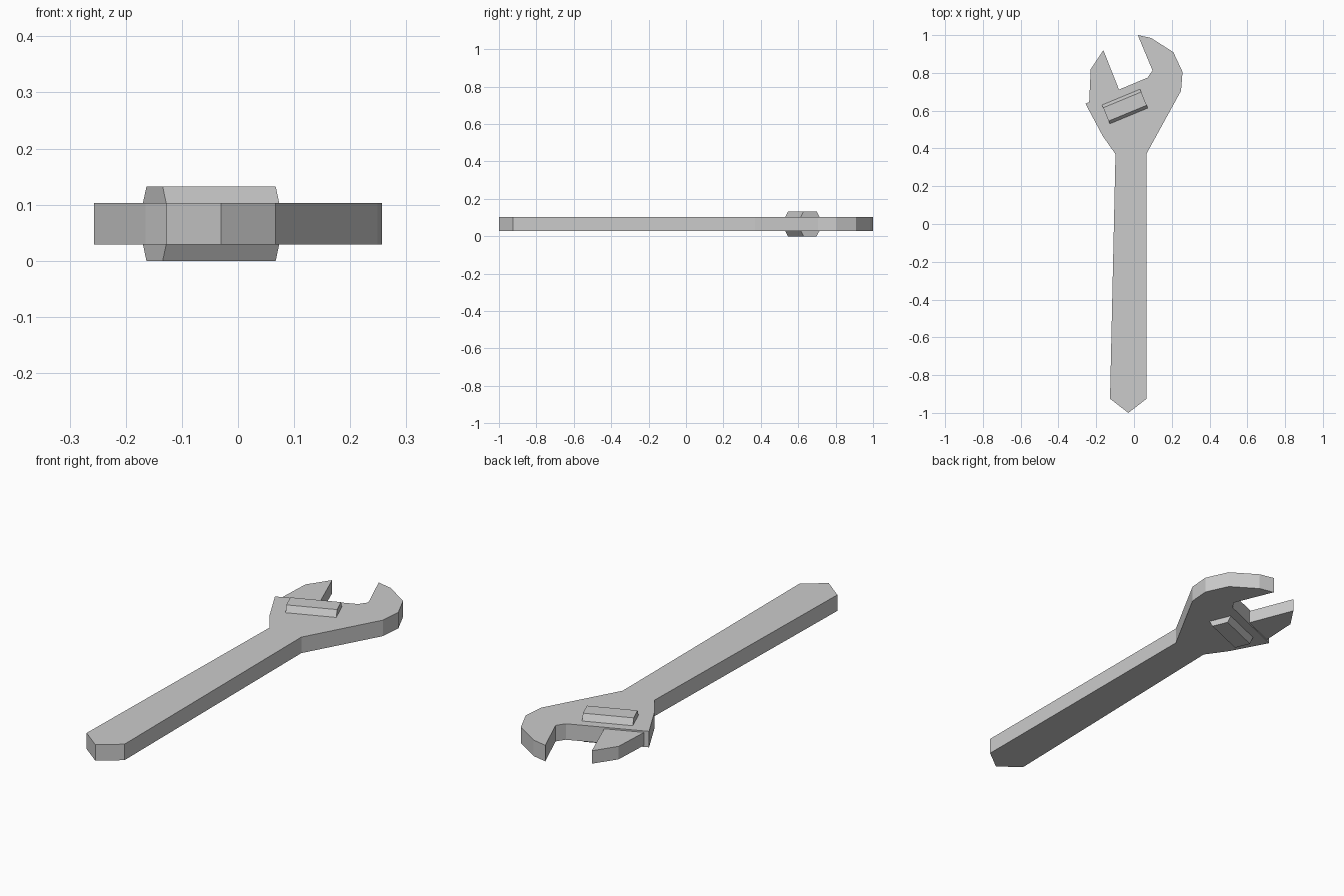
import bpy
import bmesh
from math import radians
from mathutils import Matrix, Vector

cube = bpy.data.objects.get("Cube")
if cube:
    bpy.data.objects.remove(cube, do_unlink=True)

# Plain grey metal shared by every part
steel = bpy.data.materials.new("grey_steel")
steel.use_nodes = True
colour = (0.6, 0.6, 0.6, 1)
steel.diffuse_color = colour
steel.node_tree.nodes["Principled BSDF"].inputs["Base Color"].default_value = colour


def add_object(name, bm):
    bmesh.ops.recalc_face_normals(bm, faces=bm.faces)
    mesh = bpy.data.meshes.new(name)
    bm.to_mesh(mesh)
    bm.free()
    mesh.materials.append(steel)
    obj = bpy.data.objects.new(name, mesh)
    bpy.context.collection.objects.link(obj)
    return obj


def add_plate(name, outline, bottom, top):
    """Extrude a flat outline between two heights."""
    bm = bmesh.new()
    face = bm.faces.new([bm.verts.new((x, y, bottom)) for x, y in outline])
    moved = bmesh.ops.extrude_face_region(bm, geom=[face], use_keep_orig=True)["geom"]
    verts = [g for g in moved if isinstance(g, bmesh.types.BMVert)]
    bmesh.ops.translate(bm, verts=verts, vec=Vector((0, 0, top - bottom)))
    return add_object(name, bm)


# Handle and fixed jaw in one piece
add_plate("handle_and_fixed_jaw", [
    (0.02, 1.0), (0.09, 0.985), (0.208, 0.91), (0.257, 0.805), (0.249, 0.705),
    (0.065, 0.37), (0.067, -0.925), (-0.03, -1.0), (-0.127, -0.925),
    (-0.098, 0.37), (-0.165, 0.465), (-0.257, 0.637), (0.072, 0.775),
    (0.098, 0.813)], 0.029, 0.103)

# Sliding jaw, slightly thinner, seated in the head
add_plate("sliding_jaw", [
    (-0.162, 0.92), (-0.229, 0.82), (-0.238, 0.63), (-0.075, 0.70)],
    0.036, 0.096)

# Adjusting nut: slanted block with long sides chamfered above and below the head
half_length, half_width, chamfer = 0.109, 0.054, 0.016
half_section = [(half_width - chamfer, 0.132), (half_width, 0.103),
                (half_width, 0.029), (half_width - chamfer, 0)]
section = half_section + [(-w, z) for w, z in reversed(half_section)]
bm = bmesh.new()
rings = [[bm.verts.new((x, w, z)) for w, z in section]
         for x in (-half_length, half_length)]
for ring in rings:
    bm.faces.new(ring)
for i in range(len(section)):
    j = (i + 1) % len(section)
    bm.faces.new((rings[0][i], rings[0][j], rings[1][j], rings[1][i]))
placing = Matrix.Translation((-0.048, 0.622, 0)) @ Matrix.Rotation(radians(22.5), 4, "Z")
bm.transform(placing)
add_object("adjusting_nut", bm)
